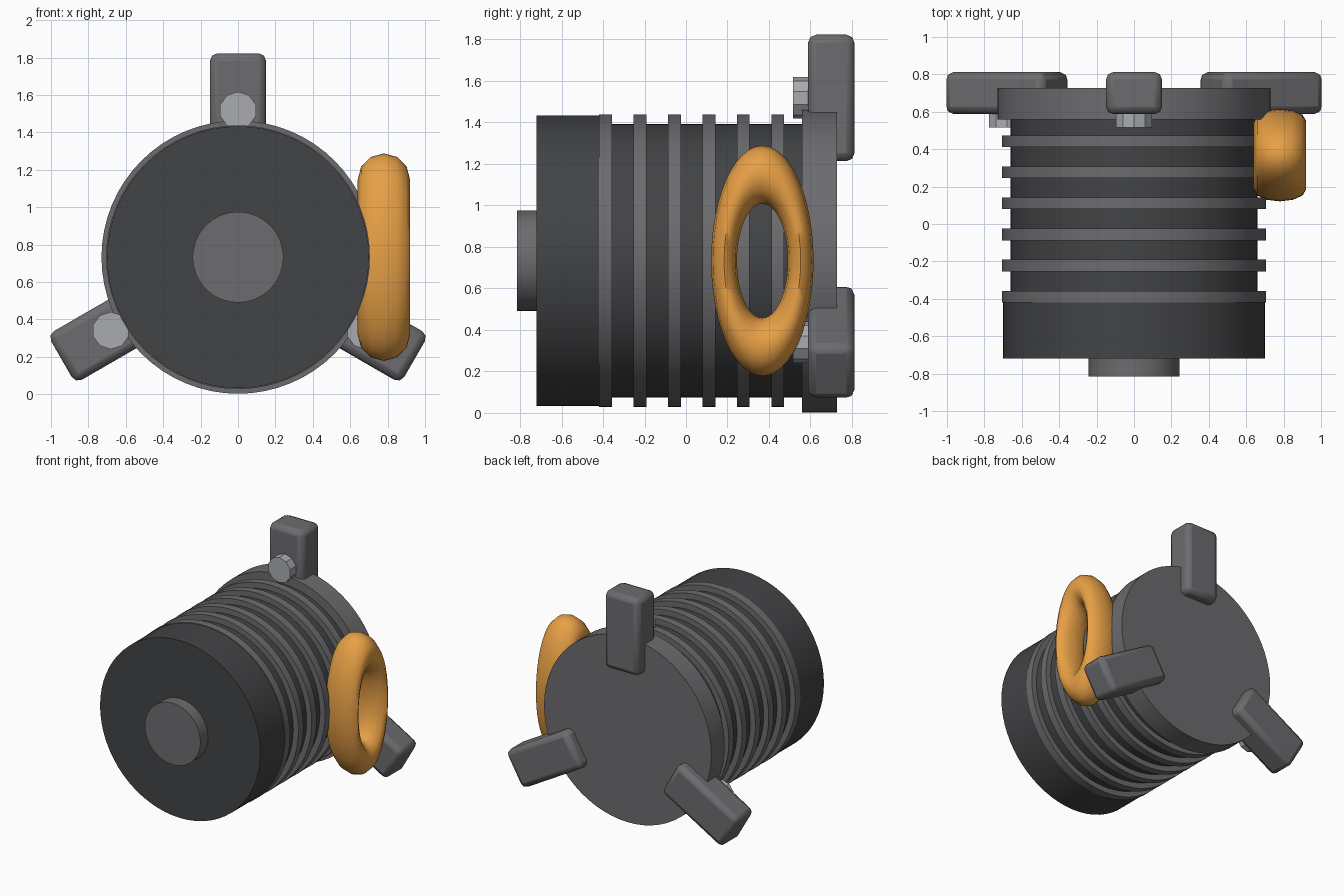
import bpy
from math import radians, pi
from mathutils import Matrix, Vector

cube = bpy.data.objects.get("Cube")
if cube:
    bpy.data.objects.remove(cube, do_unlink=True)

AXIS_Z = 0.733


def material(name, rgb):
    mat = bpy.data.materials.new(name)
    mat.use_nodes = True
    mat.diffuse_color = (*rgb, 1)
    bsdf = mat.node_tree.nodes["Principled BSDF"]
    bsdf.inputs["Base Color"].default_value = (*rgb, 1)
    bsdf.inputs["Roughness"].default_value = 0.5
    return mat


dark = material("dark_metal", (0.055, 0.057, 0.06))
mid = material("grey_metal", (0.15, 0.15, 0.16))
light = material("bright_steel", (0.4, 0.41, 0.43))
orange = material("orange_paint", (0.8, 0.35, 0.06))


def finish(name, mat, angle=30):
    obj = bpy.context.object
    obj.name = name
    obj.data.materials.append(mat)
    bpy.ops.object.shade_smooth_by_angle(angle=radians(angle))
    return obj


def disc(name, radius, y0, y1, mat, sides=64, x=0, z=AXIS_Z):
    """Cylinder lying along y between y0 and y1."""
    bpy.ops.mesh.primitive_cylinder_add(
        vertices=sides, radius=radius, depth=y1 - y0,
        location=(x, (y0 + y1) / 2, z), rotation=(pi / 2, 0, 0))
    return finish(name, mat)


# Main body
disc("barrel", 0.66, -0.45, 0.60, dark)
disc("front_cap", 0.70, -0.72, -0.415, dark)
disc("front_hub", 0.243, -0.815, -0.70, mid, 32)
disc("rear_flange", 0.73, 0.56, 0.727, mid)

# Cooling fins
for i in range(6):
    y = -0.388 + 0.166 * i
    disc(f"fin_{i + 1}", 0.705, y - 0.031, y + 0.031, mid)

# Mounting lugs and bolts, spaced evenly around the flange
for side, turn in (("top", 0), ("left", 120), ("right", 240)):
    spin = Matrix.Rotation(radians(turn), 4, "Y")
    spot = spin @ Vector((0, 0, 0.785))
    bpy.ops.mesh.primitive_cube_add(size=1)
    lug = bpy.context.object
    lug.data.transform(Matrix.Diagonal((0.30, 0.225, 0.61, 1)))
    lug.location = (spot.x, 0.70, AXIS_Z + spot.z)
    lug.rotation_euler = (0, radians(turn), 0)
    bevel = lug.modifiers.new("rounded_edges", "BEVEL")
    bevel.width = 0.04
    bevel.segments = 2
    finish(f"{side}_lug", mid, 20)
    disc(f"{side}_bolt", 0.10, 0.515, 0.62, light, 10, spot.x, AXIS_Z + spot.z)

# Oval carrying handle on the left side
bpy.ops.mesh.primitive_torus_add(
    major_radius=0.415, minor_radius=0.14, major_segments=48,
    minor_segments=12, location=(0.78, 0.368, AXIS_Z))
handle = bpy.context.object
handle.data.transform(Matrix.Diagonal((1, 0.445, 1, 1))
                      @ Matrix.Rotation(pi / 2, 4, "Y"))
finish("handle_ring", orange, 60)
